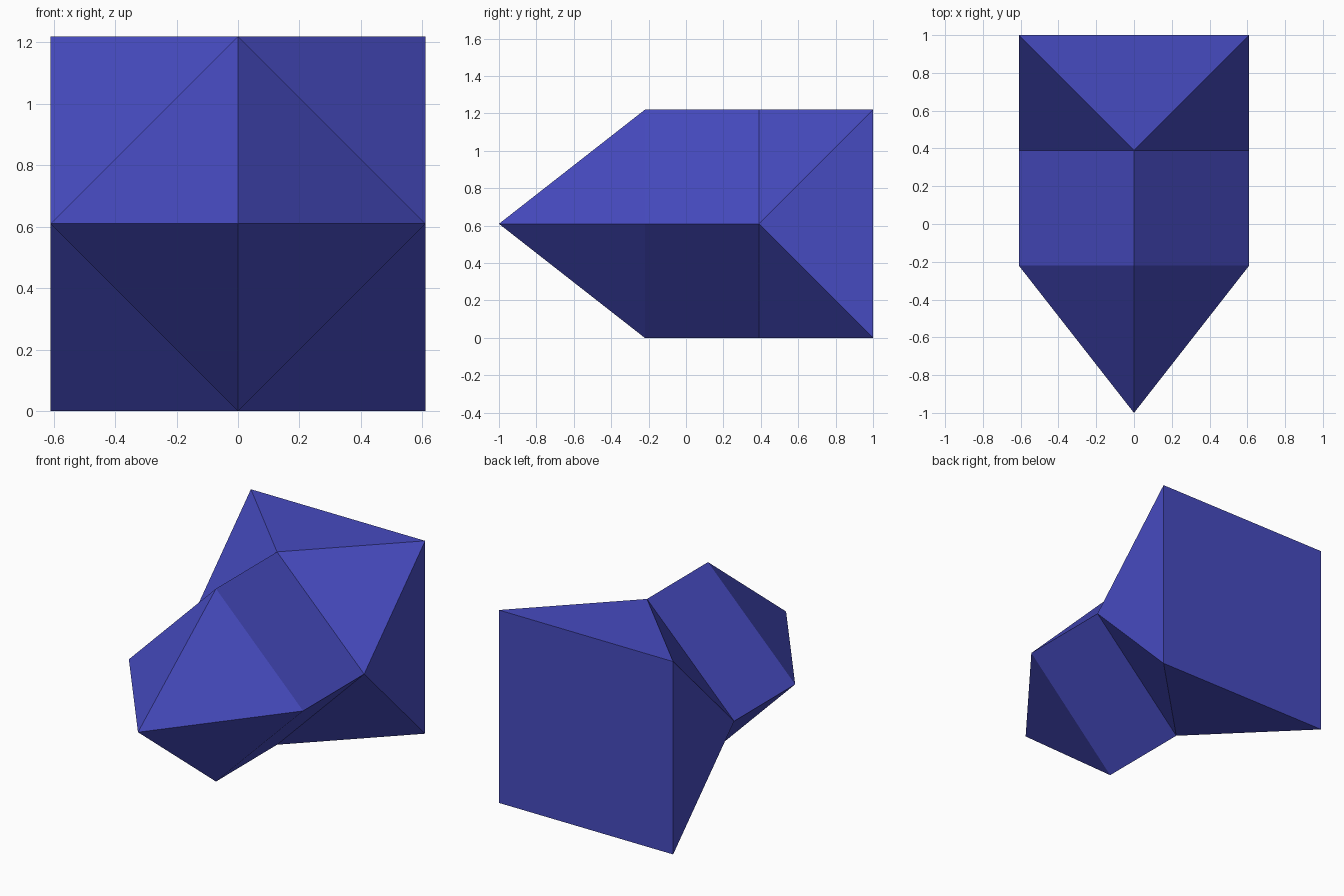
import bpy, bmesh, math

if "Cube" in bpy.data.objects:
    bpy.data.objects.remove(bpy.data.objects["Cube"])

R = 0.61                      # half width; also the height of the centre axis
TIP, FRONT, REAR, BACK = -1.0, -0.22, 0.39, 1.0

blue = bpy.data.materials.new("royal blue")
blue.diffuse_color = (0.062, 0.07, 0.53, 1)
blue.use_nodes = True
blue.node_tree.nodes["Principled BSDF"].inputs["Base Color"].default_value = blue.diffuse_color

bm = bmesh.new()


def ring(y, radius, turn):
    """Four corners around the y axis, starting at the given angle."""
    angles = [math.radians(turn + 90 * i) for i in range(4)]
    return [bm.verts.new((radius * math.cos(a), y, R + radius * math.sin(a))) for a in angles]


tip = bm.verts.new((0, TIP, R))
front = ring(FRONT, R, 0)
rear = ring(REAR, R, 0)
back = ring(BACK, R * math.sqrt(2), 45)

for i in range(4):
    j = (i + 1) % 4
    bm.faces.new((tip, front[i], front[j]))                  # pointed nose
    bm.faces.new((front[i], rear[i], rear[j], front[j]))     # diamond shaft
    bm.faces.new((rear[i], back[i], rear[j]))                # twisted flare, corners
    bm.faces.new((rear[j], back[i], back[j]))                # twisted flare, sides
bm.faces.new(back)                                           # square back plate
bmesh.ops.recalc_face_normals(bm, faces=bm.faces)

mesh = bpy.data.meshes.new("faceted_arrow_block")
bm.to_mesh(mesh)
bm.free()
mesh.materials.append(blue)
block = bpy.data.objects.new("faceted_arrow_block", mesh)
bpy.context.collection.objects.link(block)
